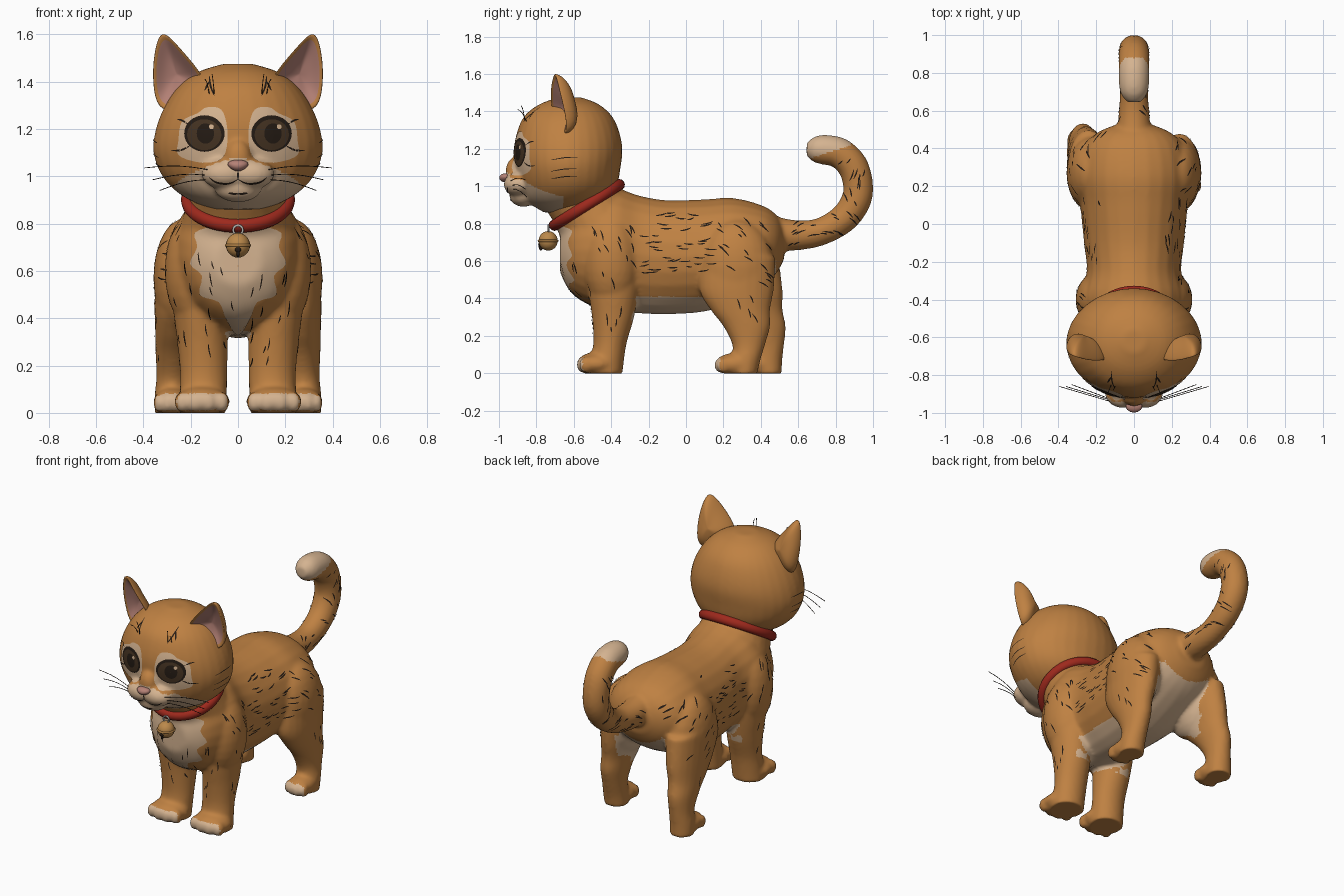
import bpy, bmesh, math, random
from math import sin, cos, pi, radians
from mathutils import Vector, Matrix
from mathutils.bvhtree import BVHTree

random.seed(4)
if "Cube" in bpy.data.objects:
    bpy.data.objects.remove(bpy.data.objects["Cube"])


def material(name, *rgb):
    m = bpy.data.materials.new(name)
    m.use_nodes = True
    m.diffuse_color = (*rgb, 1)
    m.node_tree.nodes["Principled BSDF"].inputs["Base Color"].default_value = (*rgb, 1)
    return m


GINGER = material("ginger fur", .52, .22, .055)
CREAM = material("cream fur", .66, .45, .28)
RED = material("collar red", .34, .022, .012)
PINK = material("ear pink", .46, .22, .18)
BROWN = material("eye brown", .06, .033, .016)
DARK = material("dark line", .018, .011, .007)
GOLD = material("bell gold", .5, .25, .07)
SILVER = material("ring silver", .45, .43, .4)


def make(name, bm, *mats):
    mesh = bpy.data.meshes.new(name)
    bm.to_mesh(mesh)
    bm.free()
    for m in mats:
        mesh.materials.append(m)
    mesh.shade_smooth()
    ob = bpy.data.objects.new(name, mesh)
    bpy.context.collection.objects.link(ob)
    return ob


def spline(pts, n=4, closed=False):
    """Catmull-Rom interpolation of tuples of any length."""
    out, k = [], len(pts)
    pick = (lambda i: pts[i % k]) if closed else (lambda i: pts[max(0, min(k - 1, i))])
    for i in range(k if closed else k - 1):
        a, b, c, d = (pick(i + j) for j in (-1, 0, 1, 2))
        for t in (s / n for s in range(n)):
            out.append(tuple(q + .5 * t * (r - p + t * (2*p - 5*q + 4*r - s + t * (3*(q - r) + s - p)))
                             for p, q, r, s in zip(a, b, c, d)))
    return out if closed else out + [pts[-1]]


def loft(bm, sections, seg=24):
    """Elliptic rings (x, y, z, half width, half depth, tilt in degrees)."""
    rings = []
    for x, y, z, rx, rv, tilt in spline(sections):
        a = radians(tilt)
        rings.append([bm.verts.new((x + rx * cos(t), y + rv * sin(t) * cos(a), z + rv * sin(t) * sin(a)))
                      for t in (2 * pi * i / seg for i in range(seg))])
    for lo, hi in zip(rings, rings[1:]):
        for i in range(seg):
            j = (i + 1) % seg
            bm.faces.new((lo[i], lo[j], hi[j], hi[i]))
    bm.faces.new(rings[0])
    bm.faces.new(rings[-1])


def ball(bm, centre, radii):
    bmesh.ops.create_uvsphere(bm, u_segments=24, v_segments=14, radius=1,
                              matrix=Matrix.Translation(centre) @ Matrix.Diagonal((*radii, 1)))


def fuse(name, bm, voxel, rule):
    """Blend overlapping parts into one skin and mark its cream fur by a rule."""
    bmesh.ops.recalc_face_normals(bm, faces=bm.faces)
    ob = make(name, bm)
    mod = ob.modifiers.new("blend", 'REMESH')
    mod.mode, mod.voxel_size = 'VOXEL', voxel
    mod = ob.modifiers.new("soften", 'SMOOTH')
    mod.factor, mod.iterations = .5, 7
    bpy.context.view_layer.update()
    mesh = bpy.data.meshes.new_from_object(ob.evaluated_get(bpy.context.evaluated_depsgraph_get()))
    ob.modifiers.clear()
    ob.data = mesh
    mesh.materials.clear()
    mesh.materials.append(GINGER)
    mesh.materials.append(CREAM)
    for v in mesh.vertices:
        v.co.z = max(v.co.z, 0)
    for p in mesh.polygons:
        p.material_index = int(rule(p.center, p.normal))
    mesh.shade_smooth()
    return BVHTree.FromPolygons([v.co for v in mesh.vertices], [p.vertices for p in mesh.polygons])


def project(skin, side, u, v, lift):
    """Drop a flat point on a skin from the front (side 0) or from either flank."""
    start, way = ((u, -3, v), (0, 1, 0)) if side == 0 else ((3 * side, u, v), (-side, 0, 0))
    hit, normal = skin.ray_cast(Vector(start), Vector(way))[:2]
    return None if hit is None else hit + normal * lift


def sheet(bm, rows, side, closed):
    """Join rows of points with quads that face outward."""
    way = Vector((0, -1, 0)) if side == 0 else Vector((side, 0, 0))
    rows = [[bm.verts.new(p) for p in row] for row in rows]
    for a, b in zip(rows, rows[1:]):
        for i in range(len(a) if closed else len(a) - 1):
            j = (i + 1) % len(a)
            f = bm.faces.new((a[i], a[j], b[j], b[i]))
            f.normal_update()
            if f.normal.dot(way) < 0:
                f.normal_flip()


def patch(bm, skin, outline, centre, lift, rings=9):
    rows = []
    for k in range(rings + 1):
        s = max(k / rings, .01)
        row = [project(skin, 0, centre[0] + (u - centre[0]) * s, centre[1] + (v - centre[1]) * s, lift)
               for u, v in outline]
        if None not in row:
            rows.append(row)
    sheet(bm, rows, 0, True)


def stroke(bm, skin, side, pts, width=.006, lift=.003):
    rows, pts = [[], []], spline(pts)
    for i, (u, v) in enumerate(pts):
        (a, b), (c, d) = pts[max(i - 1, 0)], pts[min(i + 1, len(pts) - 1)]
        n = Vector((b - d, c - a)).normalized() * width * (.15 + .5 * sin(pi * i / (len(pts) - 1)))
        rows[0].append(project(skin, side, u + n.x, v + n.y, lift))
        rows[1].append(project(skin, side, u - n.x, v - n.y, lift))
    flat = rows[0] + rows[1]
    if None not in flat and all((p - q).length < .06 for r in rows for p, q in zip(r, r[1:])):
        sheet(bm, rows, side, False)


def oval(cx, cz, rx, rz, n=32):
    return [(cx + rx * cos(2 * pi * i / n), cz + rz * sin(2 * pi * i / n)) for i in range(n)]


# Torso: y, underside, back, half width
bm = bmesh.new()
torso = [(-.67, .54, .74, .1), (-.61, .43, .88, .2), (-.5, .36, .96, .26), (-.38, .33, .99, .28),
         (-.25, .32, .95, .25), (-.1, .315, .925, .265), (.1, .33, .93, .285), (.25, .38, .937, .3),
         (.4, .46, .9, .27), (.48, .53, .85, .2), (.525, .61, .78, .1)]
loft(bm, [(0, y, (a + b) / 2, w, (b - a) / 2, 90) for y, a, b, w in torso])
loft(bm, [(0, -.47, .8, .24, .21, 32), (0, -.53, .9, .212, .2, 32), (0, -.58, .98, .21, .2, 32)])

# Tail
path = [(.4, .76, .1), (.48, .745, .092), (.6, .738, .08), (.72, .757, .074), (.84, .825, .077),
        (.908, .92, .08), (.92, 1.01, .08), (.89, 1.11, .082), (.82, 1.178, .082), (.74, 1.195, .08),
        (.685, 1.197, .068), (.645, 1.198, .035)]
tail = []
for i, (y, z, r) in enumerate(path):
    a, b = path[max(i - 1, 0)], path[min(i + 1, len(path) - 1)]
    tail.append((0, y, z, r, r, 90 + math.degrees(math.atan2(b[1] - a[1], b[0] - a[0]))))
loft(bm, tail)

# Legs; the right hind leg stands a little further back
for s, back in ((1, 0), (-1, .13)):
    ball(bm, (s * .18, -.4, .6), (.13, .15, .25))
    loft(bm, [(s * x, y, z, rx, ry, 0) for x, y, z, rx, ry in (
        (.17, -.38, .62, .11, .14), (.16, -.387, .45, .115, .135), (.15, -.39, .3, .107, .113),
        (.145, -.405, .17, .1, .09), (.147, -.42, .08, .1, .09), (.15, -.43, -.01, .1, .09))])
    ball(bm, (s * .152, -.475, .05), (.118, .11, .064))
    ball(bm, (s * .23, .27, .57), (.128, .2, .25))
    loft(bm, [(s * x, y + back * (1 - z / .7), z, rx, ry, 0) for x, y, z, rx, ry in (
        (.24, .28, .62, .11, .2), (.25, .27, .45, .103, .2), (.262, .29, .34, .088, .16),
        (.27, .325, .25, .078, .125), (.275, .335, .15, .07, .087), (.28, .32, .07, .073, .078),
        (.28, .31, -.01, .073, .07))])
    ball(bm, (s * .28, .26 + back * .92, .048), (.078, .108, .06))
    for k in (-1.5, -.5, .5, 1.5):
        toe = .014 * abs(k)
        ball(bm, (s * .152 + k * .055, -.553 + toe, .045), (.034, .04, .045))
        ball(bm, (s * .28 + k * .036, .18 + back * .92 + toe, .042), (.024, .036, .042))


def body_cream(c, n):
    tip = .6 < c.y < .88 and c.z > 1.14 + .33 * (c.y - .64)
    belly = (abs(c.x) < .2 and -.45 < c.y < .48 and n.z < -.2
             and .28 < c.z < .41 + .5 * max(0, c.y - .1))
    toes = .012 < c.z < .082 and n.y < -.5 and (c.y < -.55 or 0 < c.y < (.19 if c.x > 0 else .31))
    return tip or belly or toes


body = fuse("body", bm, .012, body_cream)

# Head: height, half width, front, back
bm = bmesh.new()
skull = [(.86, .12, -.76, -.5), (.92, .24, -.85, -.42), (1, .32, -.89, -.37), (1.1, .357, -.912, -.35),
         (1.2, .347, -.92, -.34), (1.3, .307, -.9, -.36), (1.38, .25, -.86, -.4), (1.44, .17, -.78, -.47),
         (1.475, .06, -.68, -.56)]
loft(bm, [(0, (f + b) / 2, z, w, (b - f) / 2, 0) for z, w, f, b in skull], 32)
for s in (1, -1):
    ball(bm, (s * .055, -.895, 1.01), (.1, .08, .065))
ball(bm, (0, -.915, 1.075), (.058, .05, .08))
ball(bm, (0, -.87, .95), (.1, .075, .06))
head = fuse("head", bm, .0105, lambda c, n: c.y < -.66 and n.y < .3 and
            (c.x / .27) ** 2 + ((c.z - .95) / (.13 - .2 * abs(c.x))) ** 2 < 1)

# Ears: rim, pink hollow and rounded back
bm = bmesh.new()
rim = [(.12, -.715, 1.37), (.16, -.73, 1.45), (.24, -.73, 1.54), (.305, -.71, 1.615), (.34, -.7, 1.605),
       (.362, -.675, 1.5), (.365, -.65, 1.4), (.348, -.63, 1.27), (.24, -.69, 1.26)]
mid = Vector((.26, -.69, 1.43))
for s in (1, -1):
    def ring(shrink, depth):
        pts = [Vector(p).lerp(mid, shrink) + Vector((0, depth, 0)) for p in rim]
        return [bm.verts.new((s * p.x, p.y, p.z)) for p in pts]
    rings = [ring(*r) for r in ((.97, .055), (.55, .045), (.13, .004), (0, 0), (.12, .05), (.5, .09), (.97, .1))]
    for k, (a, b) in enumerate(zip(rings, rings[1:])):
        for i in range(len(rim)):
            j = (i + 1) % len(rim)
            bm.faces.new((a[i], a[j], b[j], b[i])).material_index = int(k < 2)
    bm.faces.new(rings[0]).material_index = 1
    bm.faces.new(rings[-1])
bmesh.ops.recalc_face_normals(bm, faces=bm.faces)
make("ears", bm, GINGER, PINK).modifiers.new("round", 'SUBSURF').levels = 2
bpy.data.objects["ears"].modifiers["round"].render_levels = 2

# Eyes, layered as thin plates on the face
layers = {"eye_outline": (DARK, 0, 0, .084, .076, .006), "iris": (BROWN, 0, -.005, .071, .064, .0075),
          "pupil": (DARK, .005, 0, .036, .042, .0085), "eye_glint": (CREAM, .03, .028, .01, .01, .0095)}
for name, (mat, dx, dz, rx, rz, lift) in layers.items():
    bm = bmesh.new()
    for s in (1, -1):
        cx, cz = s * .14 + dx, 1.18 + dz
        patch(bm, head, oval(cx, cz, rx, rz), (cx, cz), lift, 5)
    make(name, bm, mat)
bm = bmesh.new()
for s in (1, -1):
    shape = [(.05, 1.1), (.045, 1.2), (.07, 1.28), (.13, 1.29), (.17, 1.265), (.235, 1.23),
             (.25, 1.15), (.25, 1.09), (.17, 1.06), (.09, 1.06)]
    patch(bm, head, spline([(s * u, v) for u, v in shape], 4, True), (s * .14, 1.17), .003)
make("eye_surrounds", bm, CREAM)

# Chest bib
bm = bmesh.new()
half = [(.1, .79), (.18, .76), (.17, .7), (.2, .63), (.15, .58), (.16, .5), (.08, .47), (.05, .4)]
bib = half + [(0, .33)] + [(-u, v) for u, v in reversed(half)] + [(0, .8)]
patch(bm, body, spline(bib, 3, True), (0, .62), .004, 14)
make("chest_bib", bm, CREAM)

# Nose
bm = bmesh.new()
ball(bm, (0, -.966, 1.045), (.042, .032, .024))
for v in bm.verts:
    v.co.x *= 1 + 12 * (v.co.z - 1.045)
make("nose", bm, PINK)

# Mouth, brow and cheek lines
bm = bmesh.new()
stroke(bm, head, 0, [(0, 1.02), (0, 1.005), (0, .985)])
for s in (1, -1):
    for line in ([(0, .988), (.04, .97), (.09, .975), (.12, .995)], [(.1, 1.34), (.115, 1.38), (.12, 1.42)],
                 [(.14, 1.36), (.13, 1.38), (.12, 1.4)], [(.04, .93), (.02, .927), (-.01, .926)],
                 [(.21, 1.22), (.235, 1.235), (.255, 1.24)], [(.2, 1.13), (.24, 1.11), (.28, 1.11)]):
        stroke(bm, head, 0, [(s * u, v) for u, v in line])
    for z in (1.04, 1.08, 1.14):
        stroke(bm, head, s, [(-.72, z), (-.65, z + .012), (-.58, z + .015)], .004)
make("face_lines", bm, DARK)

# Fur strokes: flank, shoulder, hip, foreleg (area, direction, count), then tail and chest
bm = bmesh.new()
rnd = random.uniform
areas = [(-.24, .14, .52, .86, 5, 42), (-.5, -.28, .45, .78, 115, 16), (.18, .48, .45, .82, 140, 20),
         (-.46, -.34, .15, .4, 95, 4), (.25, .38, .2, .4, 110, 4)]
for s in (1, -1):
    marks = [(rnd(a, b), rnd(c, d), radians(ang + rnd(-14, 14))) for a, b, c, d, ang, n in areas for _ in range(n)]
    for _ in range(70):
        y, z = rnd(.55, .97), rnd(.68, 1.15)
        marks.append((y, z, math.atan2(.72 - y, 1 - z) + pi))
    for y, z, a in marks:
        h = rnd(.014, .034)
        u, v = h * cos(a), h * sin(a)
        stroke(bm, body, s, [(y - u, z - v), (y + v * .1, z - u * .1), (y + u, z + v)], .0055)
    for _ in range(14):
        x, z, h = s * rnd(.02, .24), rnd(.2, .7), rnd(.015, .035)
        stroke(bm, body, 0, [(x, z + h), (x - s * .003, z), (x - s * .01, z - h)], .004, .006)
make("fur_strokes", bm, DARK)

# Whiskers and brow hairs
hairs = bpy.data.curves.new("whiskers", 'CURVE')
hairs.dimensions, hairs.bevel_depth, hairs.bevel_resolution = '3D', .0018, 1
hairs.materials.append(DARK)
for s in (1, -1):
    for a, b in (((.09, -.95, 1.02), (.395, -.86, 1.035)), ((.1, -.94, 1), (.36, -.86, .985)),
                 ((.09, -.94, .985), (.33, -.85, .94)), ((.1, -.86, 1.34), (.11, -.88, 1.43)),
                 ((.12, -.85, 1.34), (.14, -.9, 1.41))):
        a, b = Vector(a), Vector(b)
        sp = hairs.splines.new('POLY')
        sp.points.add(6)
        for i, p in enumerate(sp.points):
            q = a.lerp(b, i / 6) + Vector((0, 0, .015 * sin(pi * i / 6)))
            p.co = (s * q.x, q.y, q.z, 1)
bpy.context.collection.objects.link(bpy.data.objects.new("whiskers", hairs))


def torus(name, mat, at, turn, major, minor, scale=(1, 1, 1)):
    bpy.ops.mesh.primitive_torus_add(major_segments=48, minor_segments=12, major_radius=major,
                                     minor_radius=minor, location=at, rotation=(radians(turn), 0, 0))
    ob = bpy.context.object
    ob.name, ob.scale = name, scale
    ob.data.materials.append(mat)
    ob.data.shade_smooth()


# Collar and bell
torus("collar", RED, (0, -.53, .9), 32, .207, .027, (1.03, 1, 1.1))
torus("bell_ring", SILVER, (0, -.735, .772), 90, .02, .005)
torus("bell_band", GOLD, (0, -.737, .708), 0, .05, .006)
bm = bmesh.new()
ball(bm, (0, -.737, .708), (.051, .051, .052))
make("bell", bm, GOLD)
bm = bmesh.new()
ball(bm, (0, -.776, .682), (.007, .012, .026))
ball(bm, (0, -.782, .69), (.013, .008, .012))
make("bell_slot", bm, DARK)
